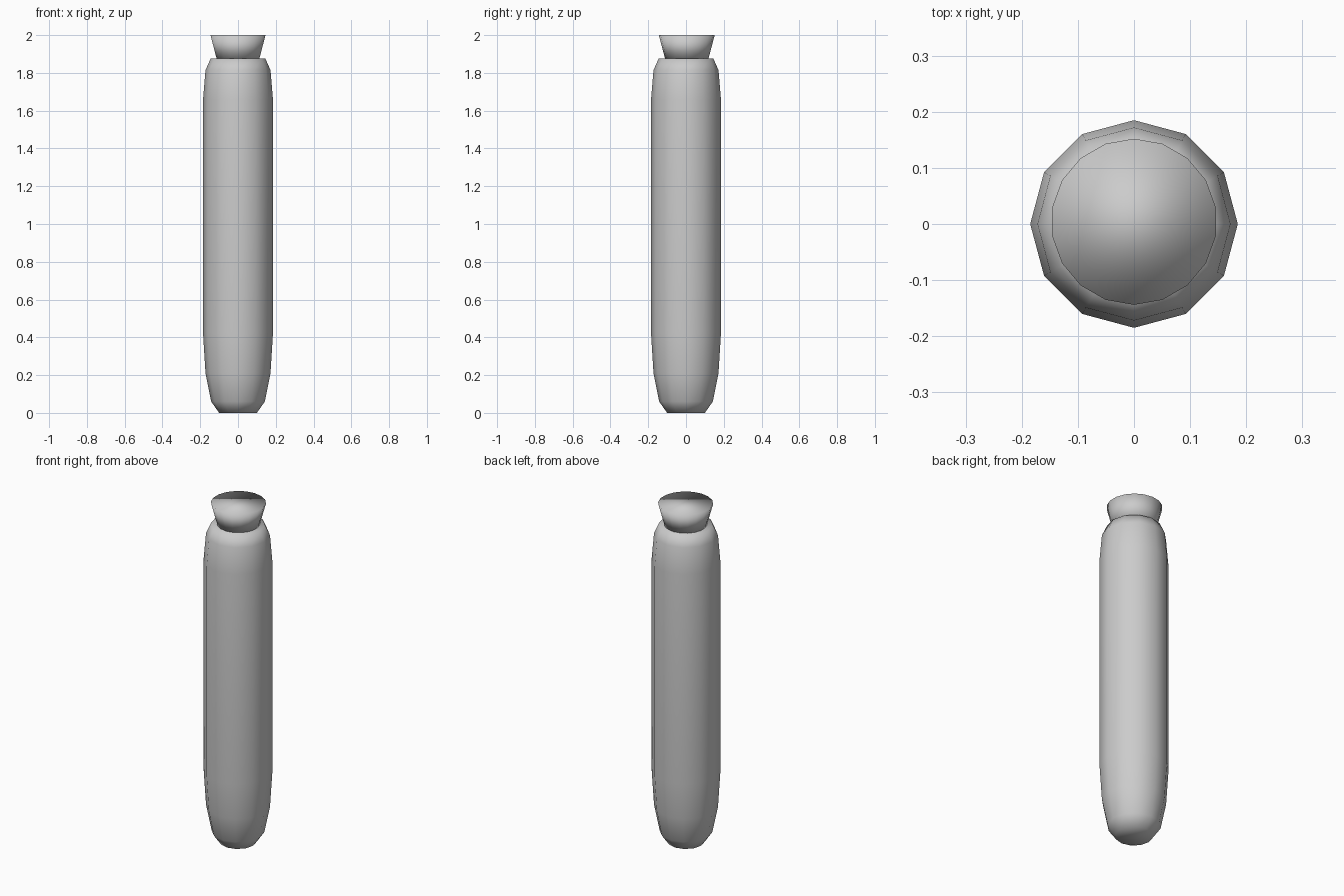
import bpy, bmesh
from math import cos, sin, tau

if "Cube" in bpy.data.objects:
    bpy.data.objects.remove(bpy.data.objects["Cube"])


def lathe(name, profile, sides, start=0.0, y=0.0):
    """Spin a (radius, z) profile into a closed, smooth-shaded solid."""
    bm = bmesh.new()
    rings = []
    for r, z in profile:
        angles = [start + tau * i / sides for i in range(sides)]
        rings.append([bm.verts.new((r * cos(a), y + r * sin(a), z)) for a in angles])
    for low, high in zip(rings, rings[1:]):
        for i in range(sides):
            j = (i + 1) % sides
            bm.faces.new((low[i], low[j], high[j], high[i]))
    bm.faces.new(rings[0][::-1])
    bm.faces.new(rings[-1])
    for f in bm.faces:
        f.smooth = True
    mesh = bpy.data.meshes.new(name)
    bm.to_mesh(mesh)
    bm.free()
    obj = bpy.data.objects.new(name, mesh)
    bpy.context.collection.objects.link(obj)
    return obj


# Long twelve-sided body with tapered ends
lathe("body", [(0.1, 0.0), (0.142, 0.06), (0.172, 0.21), (0.185, 0.42),
               (0.185, 1.66), (0.172, 1.815), (0.145, 1.875)], 12)

# Flared knot on top, eighteen sides
lathe("flared_top", [(0.114, 1.872), (0.148, 2.0)], 18, start=tau / 4, y=0.004)
